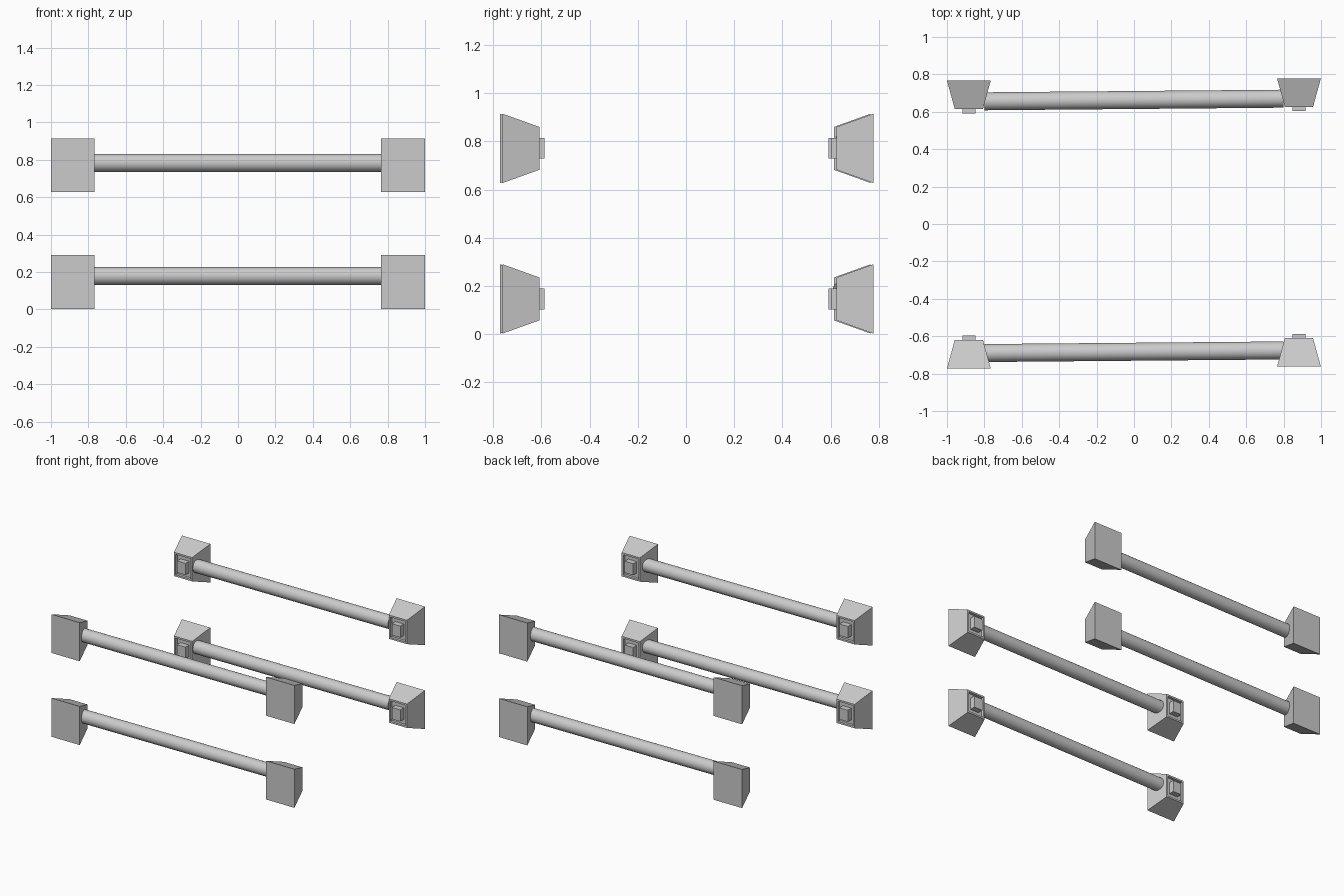
import bpy, bmesh
from mathutils import Vector

if "Cube" in bpy.data.objects:
    bpy.data.objects.remove(bpy.data.objects["Cube"])


def make_object(name, bm):
    bmesh.ops.recalc_face_normals(bm, faces=bm.faces)
    mesh = bpy.data.meshes.new(name)
    bm.to_mesh(mesh)
    bm.free()
    obj = bpy.data.objects.new(name, mesh)
    bpy.context.collection.objects.link(obj)
    return obj


def loft(bm, rings):
    """Skin rectangular rings given as (half width, half height, y), centred on x/z = 0."""
    loops = [[bm.verts.new((sx * w, y, sz * h))
              for sx, sz in ((-1, -1), (1, -1), (1, 1), (-1, 1))]
             for w, h, y in rings]
    for a, b in zip(loops, loops[1:]):
        for i in range(4):
            j = (i + 1) % 4
            bm.faces.new((a[i], a[j], b[j], b[i]))
    bm.faces.new(loops[0])
    bm.faces.new(loops[-1])


def end_block(name, x, y_outer, z):
    # Tapered block: wide outer face, recessed inner face with a peg
    s = -1 if y_outer > 0 else 1
    bm = bmesh.new()
    loft(bm, [(0.117, 0.144, 0),
              (0.075, 0.089, s * 0.153),
              (0.062, 0.076, s * 0.153),
              (0.062, 0.076, s * 0.133),
              (0.035, 0.043, s * 0.133),
              (0.035, 0.043, s * 0.175)])
    obj = make_object(name, bm)
    obj.location = (x, y_outer, z)


def rail(name, start, end, radius):
    # Round bar between two end blocks
    start, end = Vector(start), Vector(end)
    bpy.ops.mesh.primitive_cylinder_add(vertices=32, radius=radius,
                                        depth=(end - start).length,
                                        location=(start + end) / 2)
    obj = bpy.context.object
    obj.name = name
    obj.rotation_euler = (end - start).to_track_quat('Z', 'Y').to_euler()
    bpy.ops.object.shade_smooth_by_angle()


# Two levels, each with a front and a back rail
for level, dz in (("lower", 0), ("upper", 0.625)):
    for side, y_left, y_right, bar_y in (("front", -0.772, -0.762, -0.690),
                                         ("back", 0.767, 0.778, 0.656)):
        end_block(f"{level}_{side}_left_block", -0.883, y_left, 0.146 + dz)
        end_block(f"{level}_{side}_right_block", 0.882, y_right, 0.146 + dz)
        rail(f"{level}_{side}_rail", (-0.80, bar_y, 0.179 + dz - (0.02 if dz else 0)),
             (0.80, bar_y + 0.014, 0.179 + dz - (0.02 if dz else 0)), 0.048)
